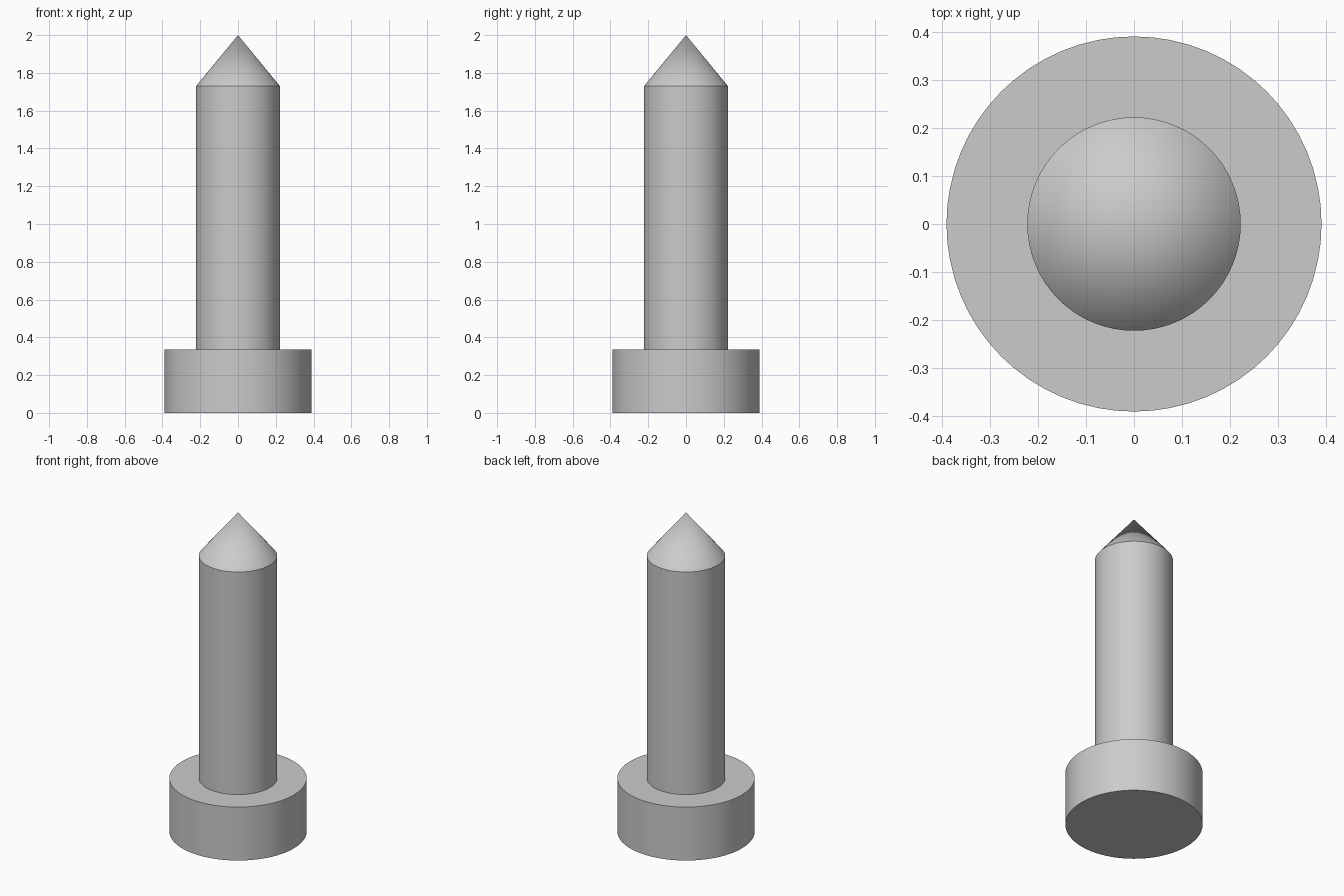
import bpy
import bmesh
import math
from mathutils import Matrix

SEGMENTS = 64
HEAD_R, SHAFT_R = 0.39, 0.222
HEAD_TOP, SHAFT_TOP, TIP = 0.335, 1.73, 2.0

cube = bpy.data.objects.get("Cube")
if cube:
    bpy.data.objects.remove(cube, do_unlink=True)

# Single grey metal
metal = bpy.data.materials.new("grey metal")
metal.use_nodes = True
grey = (0.6, 0.6, 0.6, 1.0)
metal.diffuse_color = grey
metal.node_tree.nodes["Principled BSDF"].inputs["Base Color"].default_value = grey


def lathe(name, profile):
    """Turn a (radius, height) profile around the z axis."""
    bm = bmesh.new()
    verts = [bm.verts.new((r, 0, z)) for r, z in profile]
    edges = [bm.edges.new(pair) for pair in zip(verts, verts[1:])]
    bmesh.ops.spin(bm, geom=verts + edges, cent=(0, 0, 0), axis=(0, 0, 1),
                   angle=math.tau, steps=SEGMENTS, use_merge=False)
    bmesh.ops.remove_doubles(bm, verts=bm.verts, dist=0.0001)
    bmesh.ops.recalc_face_normals(bm, faces=bm.faces)
    mesh = bpy.data.meshes.new(name)
    bm.to_mesh(mesh)
    bm.free()
    mesh.materials.append(metal)
    obj = bpy.data.objects.new(name, mesh)
    bpy.context.collection.objects.link(obj)
    bpy.ops.object.select_all(action="DESELECT")
    obj.select_set(True)
    bpy.context.view_layer.objects.active = obj
    bpy.ops.object.shade_smooth_by_angle(angle=math.radians(30))
    return obj


# Broad round head at the bottom
lathe("head", [(0, 0), (HEAD_R, 0), (HEAD_R, HEAD_TOP), (0, HEAD_TOP)])

# Straight shaft ending in a pointed cone
lathe("pointed_shaft", [(0, HEAD_TOP - 0.02), (SHAFT_R, HEAD_TOP - 0.02),
                        (SHAFT_R, SHAFT_TOP), (0, TIP)])
